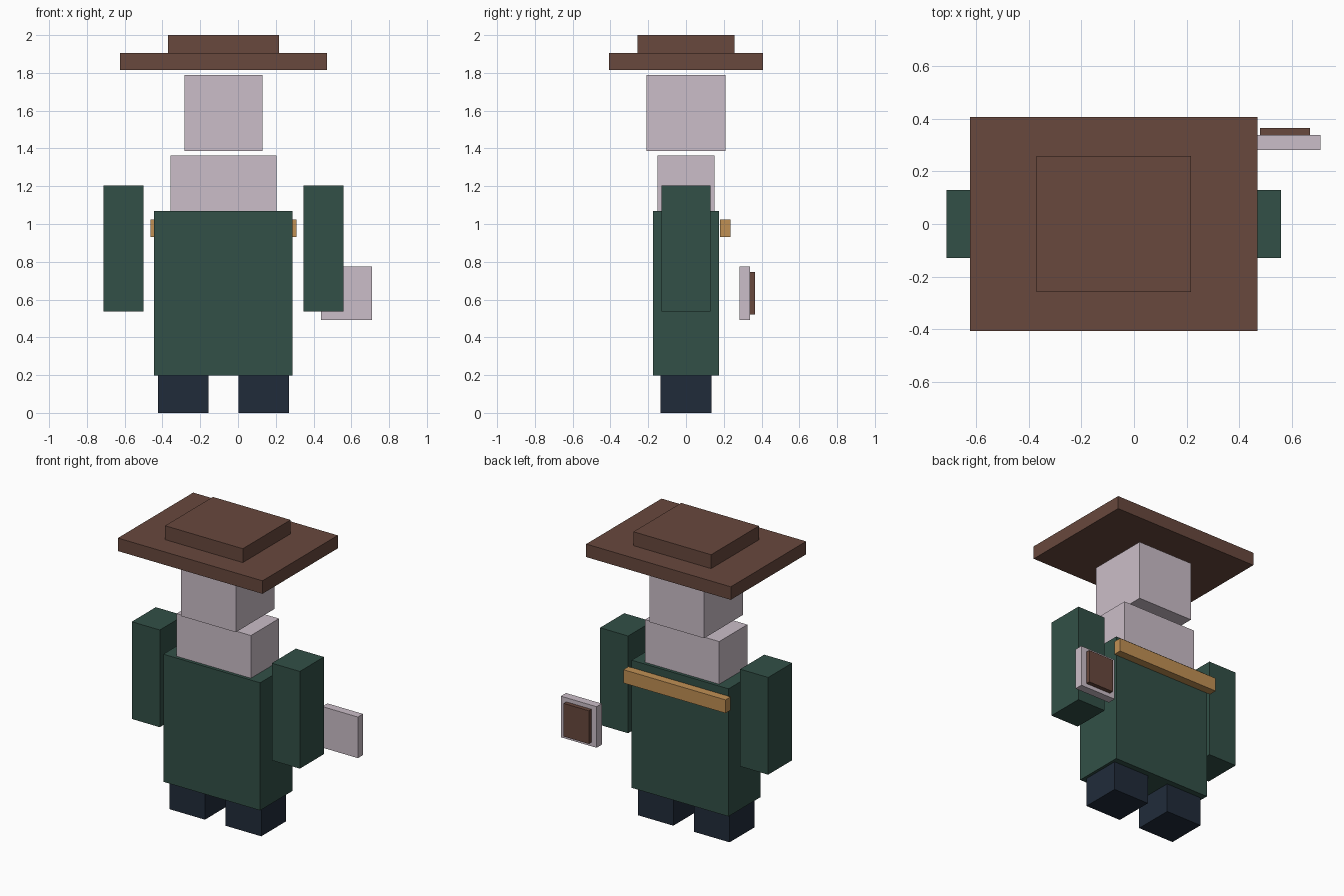
import bpy
import bmesh

if "Cube" in bpy.data.objects:
    bpy.data.objects.remove(bpy.data.objects["Cube"])


def srgb(r, g, b):
    """Convert 0-255 sRGB to a linear RGBA tuple."""
    def lin(c):
        c /= 255
        return c / 12.92 if c <= 0.04045 else ((c + 0.055) / 1.055) ** 2.4
    return (lin(r), lin(g), lin(b), 1.0)


def material(name, rgb):
    mat = bpy.data.materials.new(name)
    mat.diffuse_color = srgb(*rgb)
    mat.use_nodes = True
    mat.node_tree.nodes["Principled BSDF"].inputs["Base Color"].default_value = mat.diffuse_color
    return mat


BROWN = material("hat brown", (104, 72, 61))
PALE = material("pale lilac", (203, 190, 200))
GREEN = material("dark green", (50, 80, 71))
NAVY = material("navy", (32, 43, 58))
GOLD = material("tan gold", (192, 144, 84))


def box(name, mat, x, y, z):
    """Box from (min, max) ranges on each axis."""
    bm = bmesh.new()
    bmesh.ops.create_cube(bm, size=1)
    for v in bm.verts:
        for i, (lo, hi) in enumerate((x, y, z)):
            v.co[i] = hi if v.co[i] > 0 else lo
    mesh = bpy.data.meshes.new(name)
    bm.to_mesh(mesh)
    bm.free()
    mesh.materials.append(mat)
    obj = bpy.data.objects.new(name, mesh)
    bpy.context.collection.objects.link(obj)
    return obj


def centred(name, mat, cx, width, depth, z):
    """Box centred on x = cx and y = 0."""
    return box(name, mat, (cx - width / 2, cx + width / 2),
               (-depth / 2, depth / 2), z)


BODY_X = -0.077  # the body axis sits left of centre

# Hat
centred("hat_brim", BROWN, BODY_X, 1.094, 0.814, (1.816, 1.905))
centred("hat_crown", BROWN, BODY_X, 0.588, 0.516, (1.905, 2.0))

# Head, shoulders and torso
centred("head", PALE, BODY_X, 0.415, 0.42, (1.387, 1.79))
centred("shoulders", PALE, BODY_X, 0.562, 0.304, (1.07, 1.362))
centred("torso", GREEN, BODY_X, 0.733, 0.348, (0.197, 1.07))

# Arms and legs, mirrored about the body axis
for side, label in ((-1, "left"), (1, "right")):
    centred(f"{label}_arm", GREEN, BODY_X + side * 0.53, 0.212, 0.26, (0.538, 1.203))
    centred(f"{label}_leg", NAVY, BODY_X + side * 0.213, 0.269, 0.27, (0.0, 0.197))

# Strap across the back
box("back_strap", GOLD, (-0.464, 0.31), (0.18, 0.235), (0.932, 1.023))

# Floating framed panel beside the right arm
box("panel_frame", PALE, (0.44, 0.71), (0.282, 0.338), (0.493, 0.774))
box("panel_inlay", BROWN, (0.479, 0.669), (0.338, 0.366), (0.52, 0.746))
